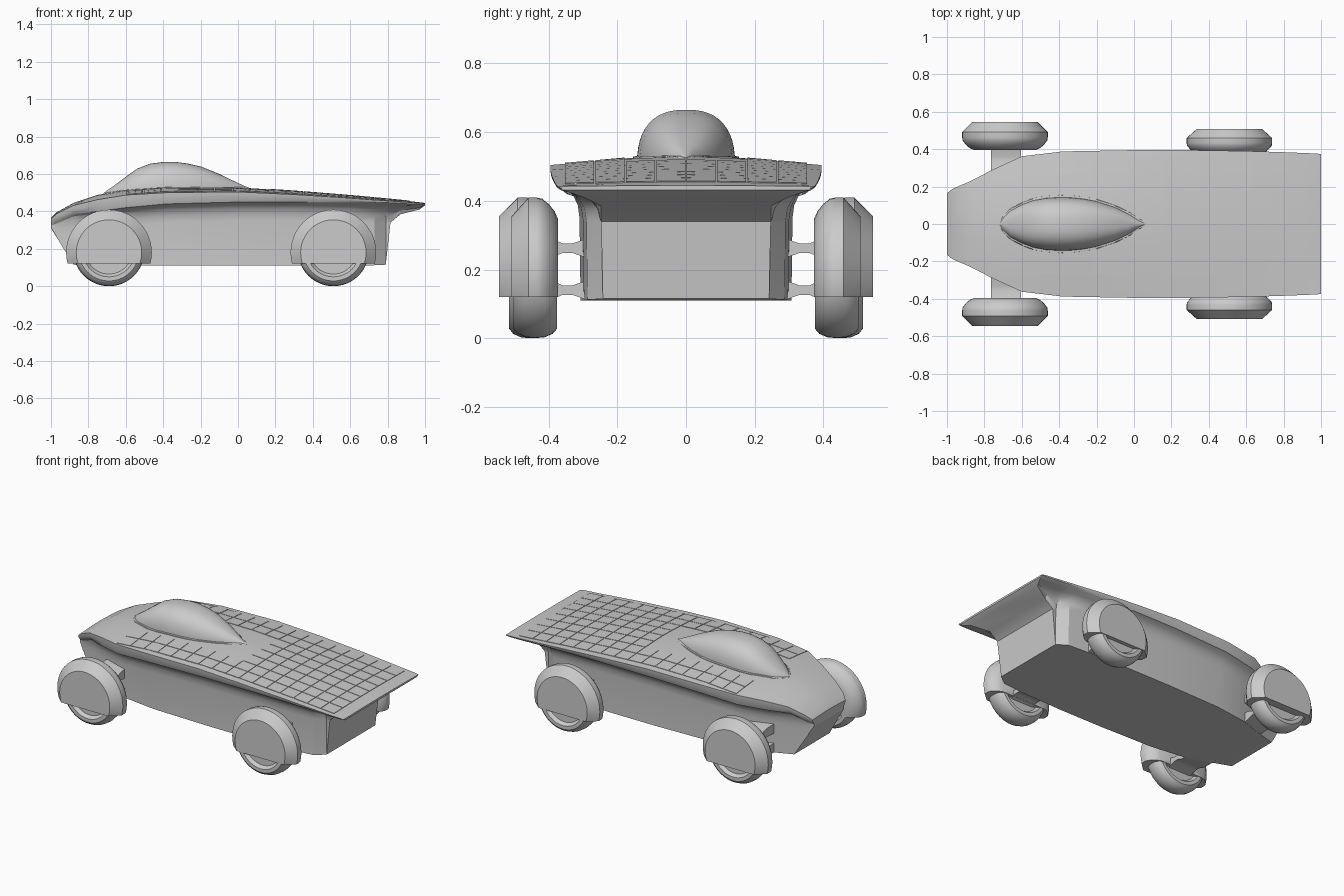
import bpy, bmesh, math

if "Cube" in bpy.data.objects:
    bpy.data.objects.remove(bpy.data.objects["Cube"])

grey = bpy.data.materials.new("light grey")
grey.diffuse_color = (0.6, 0.6, 0.6, 1)
grey.use_nodes = True
grey.node_tree.nodes["Principled BSDF"].inputs["Base Color"].default_value = grey.diffuse_color


def finish(name, bm, angle=35):
    bmesh.ops.remove_doubles(bm, verts=bm.verts, dist=0.0002)
    bmesh.ops.recalc_face_normals(bm, faces=bm.faces)
    me = bpy.data.meshes.new(name)
    bm.to_mesh(me)
    bm.free()
    for p in me.polygons:
        p.use_smooth = True
    me.set_sharp_from_angle(angle=math.radians(angle))
    me.materials.append(grey)
    ob = bpy.data.objects.new(name, me)
    bpy.context.collection.objects.link(ob)
    return ob


def loft(name, rings, angle=35):
    """Skin closed rings of equal length and cap both ends."""
    bm = bmesh.new()
    vs = [[bm.verts.new(p) for p in r] for r in rings]
    n = len(vs[0])
    for a, b in zip(vs, vs[1:]):
        for i in range(n):
            j = (i + 1) % n
            bm.faces.new((a[i], a[j], b[j], b[i]))
    bm.faces.new(vs[0])
    bm.faces.new(vs[-1])
    return finish(name, bm, angle)


def lathe(name, profile, cx, cz, side, cut=None, seg=48):
    """Spin (y, radius) pairs about a y axis; optionally cut flat at a height."""
    bm = bmesh.new()
    rows = []
    for y, r in profile:
        rows.append([bm.verts.new((cx + r * math.cos(2 * math.pi * k / seg), y * side,
                                   cz + r * math.sin(2 * math.pi * k / seg))) for k in range(seg)])
    for a, b in zip(rows, rows[1:]):
        for i in range(seg):
            j = (i + 1) % seg
            bm.faces.new((a[i], a[j], b[j], b[i]))
    bm.faces.new(rows[0])
    bm.faces.new(rows[-1])
    if cut is not None:
        g = bm.verts[:] + bm.edges[:] + bm.faces[:]
        res = bmesh.ops.bisect_plane(bm, geom=g, plane_co=(0, 0, cut), plane_no=(0, 0, 1), clear_inner=True)
        edges = [e for e in res["geom_cut"] if isinstance(e, bmesh.types.BMEdge)]
        bmesh.ops.contextual_create(bm, geom=edges)
    return finish(name, bm, 30)


def interp(table, x, col):
    for a, b in zip(table, table[1:]):
        if x <= b[0]:
            t = max(0, (x - a[0]) / (b[0] - a[0]))
            return a[col] + (b[col] - a[col]) * t
    return table[-1][col]


# Body stations: x, deck half width, centre z, edge z, edge underside z, hull half width, bottom z
body = [
    (-1.0, .165, .365, .36, .33, .15, .31),
    (-.97, .188, .395, .387, .345, .16, .262),
    (-.88, .227, .445, .432, .385, .18, .115),
    (-.75, .293, .488, .463, .40, .22, .11),
    (-.6, .362, .515, .487, .42, .27, .11),
    (-.38, .388, .533, .50, .44, .30, .11),
    (0, .395, .528, .504, .45, .31, .11),
    (.3, .395, .509, .49, .45, .31, .11),
    (.6, .39, .485, .471, .445, .30, .11),
    (.73, .386, .473, .461, .441, .29, .112),
    (.79, .384, .468, .457, .438, .245, .115),
    (.815, .383, .465, .455, .437, .25, .34),
    (.87, .381, .46, .451, .434, .25, .385),
    (.97, .377, .449, .445, .43, .30, .41),
    (1.0, .374, .445, .442, .436, .365, .432)]


def deck(x, y):
    w, c, e = (interp(body, x, k) for k in (1, 2, 3))
    return c - (c - e) * (abs(y) / w) ** 1.6


# Hull and overhanging deck in one skin
rings = []
for x, w, zc, ze, zl, b, bot in body:
    sh = max(zl - .10, bot + .004)                      # shoulder where the flare meets the wall
    half = [(w * k / 6, deck(x, w * k / 6)) for k in range(1, 7)]
    half += [(w - .003, (ze + zl) / 2), (w - .015, zl)]
    for k in (1, 2, 3, 4):                              # concave flare under the deck edge
        a = k / 4 * math.pi / 2
        half.append((b + (w - .02 - b) * (1 - math.sin(a)), sh + (zl - .004 - sh) * math.cos(a)))
    half += [(b - .003, bot)]
    ring = [(x, 0, zc)] + [(x, y, z) for y, z in half]
    ring += [(x, 0, bot)] + [(x, -y, z) for y, z in reversed(half)]
    rings.append(ring)
loft("body_shell", rings, 28)

# Teardrop canopy: x, half width, top z
canopy = [(-.72, .004, .497), (-.70, .04, .512), (-.66, .075, .54), (-.6, .105, .585), (-.54, .126, .628),
          (-.47, .139, .655), (-.40, .143, .664), (-.34, .142, .665), (-.27, .135, .656), (-.2, .122, .64),
          (-.1, .09, .60), (-.03, .058, .566), (.03, .022, .538), (.06, .004, .526)]


def canopy_rings(grow, squash):
    out = []
    for x, w, top in canopy:
        base = deck(x, 0) - .03
        ring = []
        for k in range(25):
            a = math.pi * k / 24
            c, s = math.cos(a), math.sin(a)
            y = (w + grow) * math.copysign(abs(c) ** .8, c)
            z = base + (top - base) * max(s, 0) ** .8
            if squash:
                z = min(z, deck(x, y) + .004)
            ring.append((x, y, z))
        out.append(ring)
    return out


loft("canopy", canopy_rings(0, False), 40)
loft("canopy_lip", canopy_rings(.012, True), 30)

# Solar cells: thin plates that follow the deck
bm = bmesh.new()
dx, dy, gap = .095, .0885, .002
for i in range(16):
    for j in range(-4, 4):
        x0, x1 = -.6 + i * dx + gap, -.6 + (i + 1) * dx - gap
        y0, y1 = j * dy + gap, (j + 1) * dy - gap
        ym, yn = max(abs(y0), abs(y1)), min(abs(y0), abs(y1))
        if ym > min(interp(body, x0, 1), interp(body, x1, 1)) - .01:
            continue
        if x0 < .12 and yn < .15:
            continue
        pts = [(x0, y0), (x1, y0), (x1, y1), (x0, y1)]
        lo = [bm.verts.new((x, y, deck(x, y) - .003)) for x, y in pts]
        hi = [bm.verts.new((x, y, deck(x, y) + .003)) for x, y in pts]
        bm.faces.new(hi)
        bm.faces.new(lo[::-1])
        for k in range(4):
            m = (k + 1) % 4
            bm.faces.new((lo[k], lo[m], hi[m], hi[k]))
finish("solar_cells", bm)

# Wheels with covers and suspension arms: axle name, x, inner y, outer y, arm x range
for axle, cx, yi, yo, ax0, ax1 in (("front", -.69, .395, .545, -.765, -.605),
                                   ("rear", .51, .372, .508, .43, .59)):
    for sname, s in (("left", 1), ("right", -1)):
        tag = f"{axle}_{sname}"
        t0, t1 = yi + .003, min(yo - .005, .515)
        d = t1 - t0
        # rounded tyre with a recessed rim and a hub
        tyre = [(t0 + .02, .0), (t0 + .02, .125), (t0, .14), (t0, .162), (t0 + .1 * d, .177),
                (t0 + .28 * d, .187), (t0 + .5 * d, .19), (t0 + .72 * d, .187), (t0 + .9 * d, .177),
                (t1, .162), (t1, .14), (t1 - .02, .125), (t1 - .02, .03), (t1 - .01, .025), (t1 - .01, 0)]
        lathe("tyre_" + tag, [(y, max(r, .001)) for y, r in tyre], cx, .19, s)
        # domed cover, cut off flat above the road
        w = yo - yi
        cover = [(yi, .001), (yi, .165), (yi + .08 * w, .19), (yi + .2 * w, .21), (yi + .34 * w, .226),
                 (yi + .45 * w, .229), (yi + .64 * w, .229), (yo, .175), (yo, .001)]
        lathe("wheel_cover_" + tag, cover, cx, .18, s, cut=.12)
        # two arms, pinched in the middle
        for aname, z in (("upper", .262), ("lower", .14)):
            rings = []
            for y, h in ((.18, .03), (.29, .028), (.33, .014), (.36, .014), (yi + .02, .028)):
                rings.append([(ax0, s * y, z - h), (ax1, s * y, z - h),
                              (ax1, s * y, z + h), (ax0, s * y, z + h)])
            loft(f"{aname}_arm_{tag}", rings, 30)
